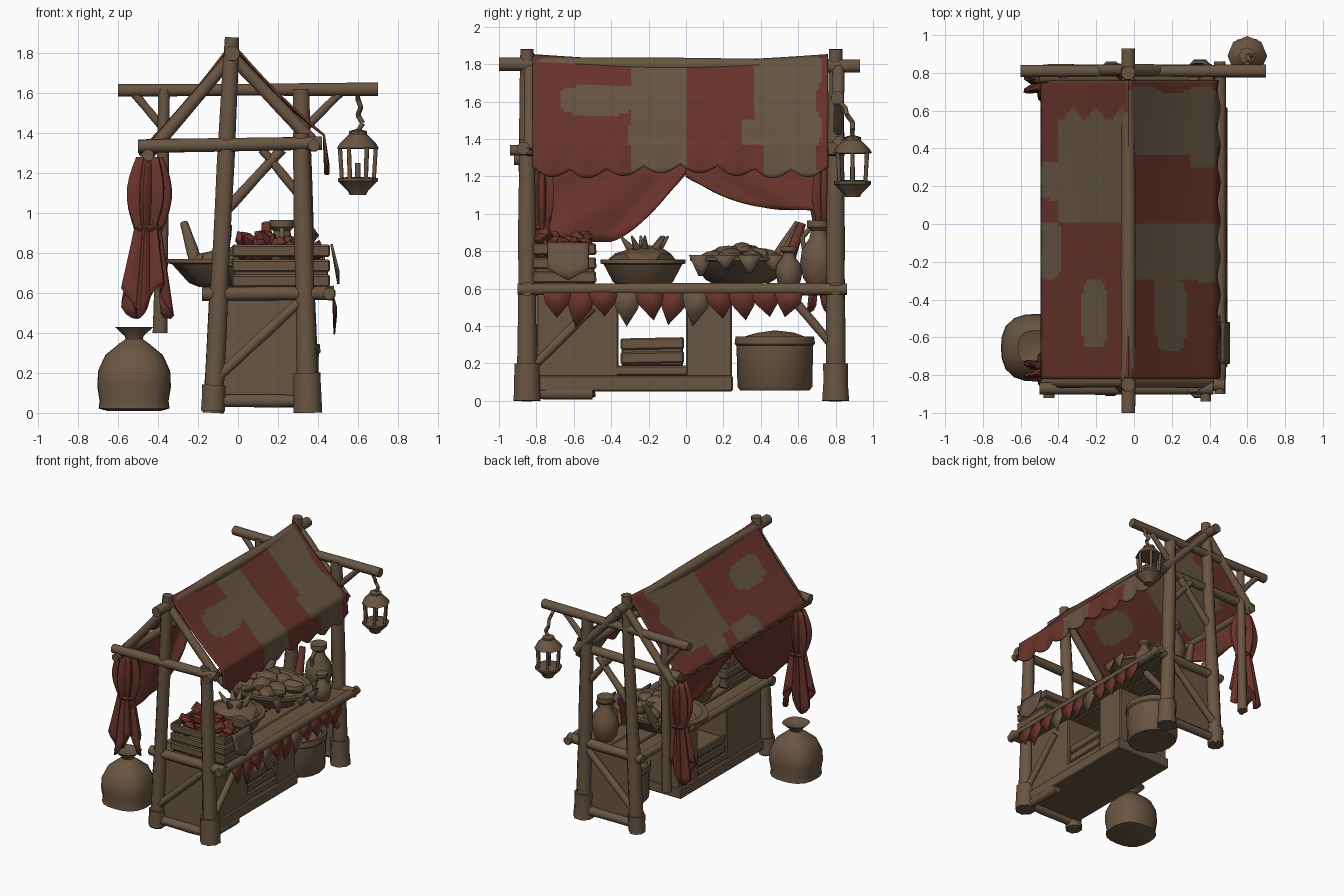
import bpy, bmesh, math, random
from mathutils import Vector, Matrix

random.seed(4)
cube = bpy.data.objects.get("Cube")
if cube:
    bpy.data.objects.remove(cube)


def material(name, rgb):
    m = bpy.data.materials.new(name)
    m.use_nodes = True
    m.diffuse_color = (*rgb, 1)
    m.node_tree.nodes["Principled BSDF"].inputs["Base Color"].default_value = (*rgb, 1)
    return m


WOOD = material("brown wood", (0.142, 0.092, 0.056))
RED = material("red cloth", (0.142, 0.034, 0.025))
TAN = material("tan cloth", (0.135, 0.090, 0.058))


def finish(name, bm, mats=(WOOD,), angle=35, thick=0):
    bmesh.ops.recalc_face_normals(bm, faces=bm.faces)
    me = bpy.data.meshes.new(name)
    bm.to_mesh(me)
    bm.free()
    ob = bpy.data.objects.new(name, me)
    bpy.context.collection.objects.link(ob)
    for m in mats:
        me.materials.append(m)
    bpy.ops.object.select_all(action='DESELECT')
    ob.select_set(True)
    bpy.context.view_layer.objects.active = ob
    bpy.ops.object.shade_smooth_by_angle(angle=math.radians(angle))
    if thick:
        mod = ob.modifiers.new("thickness", 'SOLIDIFY')
        mod.thickness, mod.offset = thick, 0
    return ob


# Skin a list of closed vertex rings and cap both ends
def skin(bm, loops):
    for p, q in zip(loops, loops[1:]):
        for k in range(len(p)):
            bm.faces.new((p[k], p[k - 1], q[k - 1], q[k]))
    bm.faces.new(loops[0])
    bm.faces.new(loops[-1])


# Hewn timber: eight-sided pole with slightly uneven girth
def beam(name, a, b, r1, r2=None, rings=5, mat=WOOD):
    a, b = Vector(a), Vector(b)
    rot = (b - a).to_track_quat('Z', 'Y').to_matrix()
    r2 = r2 or r1
    bm, loops = bmesh.new(), []
    for i in range(rings + 1):
        t = i / rings
        r = (r1 + (r2 - r1) * t) * random.uniform(0.93, 1.07)
        loops.append([bm.verts.new(a.lerp(b, t) + rot @ Vector(
            (r * math.cos(k * math.pi / 4 + 0.39), r * math.sin(k * math.pi / 4 + 0.39), 0))) for k in range(8)])
    skin(bm, loops)
    finish(name, bm, (mat,), 50)


def box(name, lo, hi, tilt=0):
    lo, hi = Vector(lo), Vector(hi)
    bm = bmesh.new()
    bmesh.ops.create_cube(bm, size=1, matrix=Matrix.Translation((lo + hi) / 2) @ Matrix.Rotation(tilt, 4, 'X')
                          @ Matrix.Diagonal((*(hi - lo), 1)))
    bmesh.ops.bevel(bm, geom=bm.edges[:], offset=0.008, segments=1, affect='EDGES')
    finish(name, bm, angle=30)


# Turned form; square pulls the section toward four corners
def lathe(name, profile, loc, sx=1, sy=1, segs=16, square=0, mat=WOOD):
    bm, loops = bmesh.new(), []
    for r, z in profile:
        ring = []
        for k in range(segs):
            t = 2 * math.pi * k / segs
            q = r * (1 - square * math.cos(4 * t))
            ring.append(bm.verts.new((loc[0] + q * sx * math.cos(t), loc[1] + q * sy * math.sin(t), loc[2] + z)))
        loops.append(ring)
    skin(bm, loops)
    finish(name, bm, (mat,), 40)


# Cloth: point(u, v) gives the surface, is_tan(u, v) picks the colour
def sheet(name, point, nu, nv, is_tan=lambda u, v: False, thick=0.012):
    bm = bmesh.new()
    g = [[bm.verts.new(point(i / nu, j / nv)) for j in range(nv + 1)] for i in range(nu + 1)]
    for i in range(nu):
        for j in range(nv):
            f = bm.faces.new((g[i][j], g[i + 1][j], g[i + 1][j + 1], g[i][j + 1]))
            f.material_index = int(is_tan((i + .5) / nu, (j + .5) / nv))
    finish(name, bm, (RED, TAN), 50, thick)


def lump(name, loc, size, mat=WOOD, rough=0.12, turn=0, pitch=0, detail=2):
    bm = bmesh.new()
    bmesh.ops.create_icosphere(bm, subdivisions=detail, radius=1)
    for v in bm.verts:
        v.co *= random.uniform(1 - rough, 1 + rough)
    bm.transform(Matrix.Translation(loc) @ Matrix.Rotation(turn, 4, 'Z') @ Matrix.Rotation(pitch, 4, 'Y')
                 @ Matrix.Diagonal((*size, 1)))
    finish(name, bm, (mat,), 25)


# End frames: leaning ridge post, side post, cross beam, rafters, panel and brace
for label, y, top in (("front", -0.85, 1.4), ("back", 0.8, 1.62)):
    s = math.copysign(1, y)
    beam(label + "_ridge_post", (-0.125, y, 0), (-0.03, y, 1.88), 0.056, 0.04, 9)
    beam(label + "_side_post", (0.35, y, 0), (0.315, y, top), 0.062, 0.042, 8)
    beam(label + "_ridge_post_foot", (-0.125, y, 0.01), (-0.12, y, 0.14), 0.068, 0.062, 2)
    beam(label + "_side_post_foot", (0.35, y, 0), (0.345, y, 0.2), 0.075, 0.068, 2)
    beam(label + "_cross_beam", (-0.5, y - 0.02, 1.335), (0.42, y - 0.02, 1.35), 0.036)
    for x, z in ((-0.47, 1.27), (0.4, 1.33)):
        beam(label + "_rafter", (x, y + 0.015, z), (-0.03, y + 0.015, 1.785), 0.033)
    beam(label + "_sill", (-0.12, y, 0.06), (0.35, y, 0.06), 0.035)
    beam(label + "_rail", (-0.18, y, 0.595), (0.48, y, 0.6), 0.037)
    box(label + "_panel", (-0.1, y - s * 0.02 - 0.01, 0.05), (0.33, y - s * 0.02 + 0.01, 0.58))
    beam(label + "_panel_brace", (-0.1, y + s * 0.012, 0.18), (0.3, y + s * 0.012, 0.55), 0.028)

# Long timbers
beam("ridge_pole", (-0.03, -1, 1.8), (-0.03, 0.93, 1.79), 0.042, 0.04, 8)
beam("front_purlin", (0.38, -0.94, 1.34), (0.38, 0.82, 1.34), 0.032)
beam("rear_purlin", (-0.45, -0.92, 1.29), (-0.45, 0.84, 1.29), 0.03)
beam("lantern_beam", (-0.6, 0.81, 1.615), (0.7, 0.81, 1.62), 0.034)
beam("hanging_post", (-0.39, 0.8, 0.4), (-0.37, 0.8, 1.62), 0.038, 0.03)
for x, z, dx in ((-0.37, 1.42, -0.15), (0.33, 1.42, 0.18)):
    beam("lantern_beam_brace", (x, 0.81, z), (x + dx, 0.81, 1.6), 0.022)
beam("back_frame_brace_long", (-0.09, 0.8, 0.98), (0.22, 0.8, 1.32), 0.028)
beam("back_frame_brace_short", (0.3, 0.8, 1.1), (0.12, 0.8, 1.32), 0.024)

# Counter and cabinet with an open shelf
for i in range(4):
    box("counter_plank", (-0.16 + i * 0.15, -0.85, 0.575), (-0.015 + i * 0.15, 0.82, 0.61 + 0.004 * (i % 2)))
beam("counter_edge", (0.455, -0.9, 0.597), (0.455, 0.86, 0.597), 0.034, rings=8)
beam("counter_back_edge", (-0.14, -0.85, 0.59), (-0.14, 0.82, 0.59), 0.03)
box("cabinet_front_bay", (-0.11, -0.8, 0.06), (0.34, -0.36, 0.58))
box("cabinet_rear_bay", (-0.11, 0, 0.06), (0.34, 0.245, 0.58))
box("cabinet_base", (-0.13, -0.8, 0.05), (0.36, 0.25, 0.135))
box("shelf", (-0.11, -0.38, 0.135), (0.34, 0.01, 0.19))
for x in (-0.105, 0.315):
    for z in (0.2, 0.275):
        box("shelf_crate_slat", (x, -0.35, z), (x + 0.02, -0.01, z + 0.062), tilt=0.02)
box("shelf_crate_body", (-0.095, -0.345, 0.185), (0.32, -0.015, 0.32))
beam("cabinet_ground_sill", (0.33, -0.88, 0.04), (0.33, -0.5, 0.04), 0.035)
beam("cabinet_brace", (0.35, -0.8, 0.2), (0.35, -0.5, 0.5), 0.026)
beam("counter_brace", (0.35, 0.78, 0.3), (0.35, 0.56, 0.56), 0.026)


# Roof cloth, patchwork in red and tan with rounded patches
def wave(u, n, a):
    return a * math.sin(u * n * math.pi)


def patch(a, b, ca, cb, ra, rb):
    return ((a - ca) / ra) ** 4 + ((b - cb) / rb) ** 4 < 1


def front_roof(u, v):
    y = -0.82 + 1.58 * u
    sag = wave(u, 1, 0.035)
    if v < 0.75:
        t = v / 0.75
        return (-0.03 + 0.46 * t, y, 1.85 - 0.46 * t - sag * (1 - t) - wave(t, 1, 0.02))
    t = (v - 0.75) / 0.25
    drop = 0.14 + 0.045 * abs(math.sin(u * 8 * math.pi)) + wave(u, 3, 0.015)
    return (0.43 + 0.015 * t + wave(u, 16, 0.008) * t, y, 1.39 - drop * t)


def front_tan(u, v):
    y = -0.82 + 1.58 * u
    edge = 0.42 if v > 0.78 else 0.3 if v > 0.52 else 0.36
    return (-0.3 + wave(v, 5, 0.015) < y < 0 or edge < y < 0.71 + wave(v, 4, 0.02)
            or patch(y, v, -0.48, 0.36, 0.19, 0.13) or -0.4 < y < -0.3 and 0.22 < v < 0.42)


def rear_roof(u, v):
    y = -0.82 + 1.58 * u
    return (-0.03 - 0.46 * v, y, 1.85 - 0.54 * v - wave(u, 1, 0.035) * (1 - v)
            - wave(v, 1, 0.02) - (wave(u, 14, 0.012) + 0.01) * (v == 1))


def rear_tan(u, v):
    y, x = -0.82 + 1.58 * u, -0.03 - 0.46 * v
    return (0 < y < 0.58 + wave(v, 7, 0.03) and not (y > 0.32 and x < -0.4)
            and not patch(y, x, 0.06, -0.47, 0.07, 0.07)
            or patch(y, x, -0.48, -0.205, 0.18, 0.065) or patch(y, x, -0.14, -0.46, 0.15, 0.08))


sheet("roof_cloth_front", front_roof, 96, 32, front_tan)
sheet("roof_cloth_rear", rear_roof, 84, 30, rear_tan)

# Swagged rear curtains, drawn toward the end posts
for name, y0, low, high, start, power in (("front", -0.81, 0.85, 1.22, 0.5, 1.4), ("back", 0.76, 1.02, 1.2, 0.25, 2)):
    def swag(u, v):
        bottom = low + (high - low) * (max(0, u - start) / (1 - start)) ** power
        fold = 0.02 * math.sin(9 * u + 7 * v) * v
        return (-0.46 + fold + 0.05 * v, y0 * (1 - u), 1.31 + (bottom - 1.31) * v)
    sheet(name + "_rear_curtain", swag, 24, 10)

# Gathered curtain tails with a tie
for name, y in (("front", -0.77), ("back", 0.74)):
    def tail(u, v):
        a = 2 * math.pi * u
        r = 0.05 + (0.1 * (v - 0.5) if v > 0.5 else 0.035 * math.sin(2 * math.pi * v))
        r *= 1 + 0.25 * math.cos(7 * a)
        z = 1.28 - 0.72 * v - 0.09 * math.sin(3 * a + 1) * v * v
        return (-0.445 - 0.015 * v + 1.1 * r * math.cos(a), y + 0.75 * r * math.sin(a), z)
    sheet(name + "_curtain_tail", tail, 42, 14, thick=0.006)
    lathe(name + "_curtain_tie", [(0.055, 0), (0.066, 0.015), (0.055, 0.03)], (-0.452, y, 0.91), 1.1, 0.8, mat=RED)

# Ragged pennants along the counter
for i in range(11):
    bm = bmesh.new()
    y, w, d = -0.69 + i * 0.124, 0.078, random.uniform(0.13, 0.2)
    bm.faces.new([bm.verts.new(p) for p in (
        (0.475, y - w, 0.59), (0.475, y + w, 0.59), (0.492, y + w * 0.8, 0.59 - d * 0.5),
        (0.482, y + random.uniform(-0.03, 0.03), 0.59 - d), (0.492, y - w * 0.8, 0.59 - d * 0.45))])
    finish("counter_pennant", bm, (TAN if i in (3, 6) else RED,), thick=0.008)

# Produce crate
for z in (0.63, 0.705, 0.78):
    for y in (-0.82, -0.5):
        box("crate_long_slat", (-0.03, y, z), (0.46, y + 0.02, z + 0.062), tilt=0.04)
    for x in (-0.03, 0.44):
        box("crate_end_slat", (x, -0.82, z), (x + 0.02, -0.48, z + 0.062))
box("crate_floor", (-0.02, -0.81, 0.62), (0.45, -0.49, 0.72))
for i in range(24):
    lump("crate_produce", (random.uniform(0.02, 0.4), random.uniform(-0.77, -0.54), random.uniform(0.79, 0.88)),
         (0.06, 0.045, 0.04), RED, 0.2, random.uniform(0, 6), random.uniform(-0.9, 0.9), 1)
sheet("crate_cloth", lambda u, v: (0.468 + 0.035 * v, -0.74 + 0.22 * u, 0.845 - 0.2 * v * (1 - 0.6 * abs(u - 0.5))),
      6, 4, lambda u, v: True)

# Bowls, basket, jugs
bowl = [(0.13, 0), (0.16, 0.02), (0.21, 0.115), (0.228, 0.12), (0.228, 0.14), (0.2, 0.14), (0.17, 0.09)]
lathe("round_bowl", bowl, (0.13, -0.23, 0.615))
lathe("oval_bowl", bowl, (0.03, 0.29, 0.63), 1.72, 1.18, 20)
lump("round_bowl_greens", (0.13, -0.23, 0.74), (0.18, 0.18, 0.09))
for i in range(7):
    a = i * 2.4
    p = Vector((0.13 + 0.05 * math.cos(a), -0.22 + 0.05 * math.sin(a), 0.78))
    beam("leaf", p, p + Vector((0.08 * math.cos(a), 0.08 * math.sin(a), 0.1)), 0.03, 0.006, 2)
for i in range(11):
    a = i * 2.4
    r = 0.06 * math.sqrt(i)
    lump("loaf", (0.05 + 1.2 * r * math.cos(a), 0.3 + 0.85 * r * math.sin(a), 0.8 - 0.25 * r),
         (0.09, 0.065, 0.05), WOOD, 0.08, a)
for a, b, m in (((-0.2, 0.46, 0.72), (-0.27, 0.6, 0.95), WOOD), ((-0.09, 0.5, 0.72), (-0.05, 0.61, 0.94), WOOD),
                ((0.16, 0.53, 0.7), (0.14, 0.62, 0.95), RED)):
    beam("long_loaf", a, b, 0.036, 0.022, 4, m)
for i in range(4):
    y = 0.08 + i * 0.13
    x = 0.03 + 0.395 * math.sqrt(max(0, 1 - ((y - 0.29) / 0.28) ** 2))
    drop = random.uniform(0.07, 0.12)
    sheet("bowl_cloth_flap", lambda u, v: (x + 0.012, y + 0.065 * (2 * u - 1) * (1 - 0.8 * v), 0.78 - drop * v),
          2, 2, lambda u, v: True, 0.008)
jug = [(0.06, 0), (0.085, 0.04), (0.1, 0.12), (0.09, 0.19), (0.05, 0.25), (0.042, 0.29), (0.062, 0.31),
       (0.062, 0.345), (0.035, 0.345)]
lathe("large_jug", jug, (0.22, 0.71, 0.62))
lathe("small_jug", [(r * 0.72, z * 0.62) for r, z in jug], (0.36, 0.55, 0.61))
beam("jug_handle_arm", (0.22, 0.66, 0.92), (0.22, 0.62, 0.87), 0.014)
beam("jug_handle_grip", (0.22, 0.62, 0.88), (0.22, 0.635, 0.79), 0.014)
lathe("floor_basket", [(0.185, 0), (0.2, 0.02), (0.205, 0.24), (0.215, 0.25), (0.21, 0.29), (0.19, 0.29), (0.18, 0.25)],
      (0.22, 0.475, 0.055), 0.9, 1)
lump("basket_contents", (0.22, 0.475, 0.31), (0.17, 0.185, 0.06))

# Tied sack
lathe("sack", [(0.14, 0), (0.185, 0.012), (0.18, 0.05), (0.192, 0.12), (0.188, 0.2), (0.15, 0.28), (0.08, 0.335),
               (0.045, 0.36), (0.05, 0.375), (0.1, 0.42), (0.04, 0.4)], (-0.52, -0.655, 0.01), 1, 0.97, 20, 0.04)

# Hanging lantern
lx, ly = 0.6, 0.89
lathe("lantern_base", [(0.04, 0), (0.05, 0.02), (0.1, 0.07), (0.1, 0.085), (0.06, 0.09)], (lx, ly, 1.09), segs=8)
lathe("lantern_roof", [(0.08, 0), (0.105, 0.005), (0.09, 0.03), (0.045, 0.075), (0.045, 0.09), (0.01, 0.1)],
      (lx, ly, 1.32), segs=8)
for i in range(6):
    c, s = math.cos(i * math.pi / 3), math.sin(i * math.pi / 3)
    beam("lantern_bar", (lx + 0.08 * c, ly + 0.08 * s, 1.17), (lx + 0.09 * c, ly + 0.09 * s, 1.33), 0.011, rings=1)
beam("lantern_candle", (lx, ly, 1.17), (lx, ly, 1.25), 0.015, rings=1)
hook = [(lx, ly, 1.41), (lx + 0.025, ly, 1.45), (lx, ly, 1.49), (lx + 0.015, 0.86, 1.53), (lx, 0.85, 1.57), (lx, 0.82, 1.6)]
for a, b in zip(hook, hook[1:]):
    beam("lantern_hook", a, b, 0.013, rings=1)
